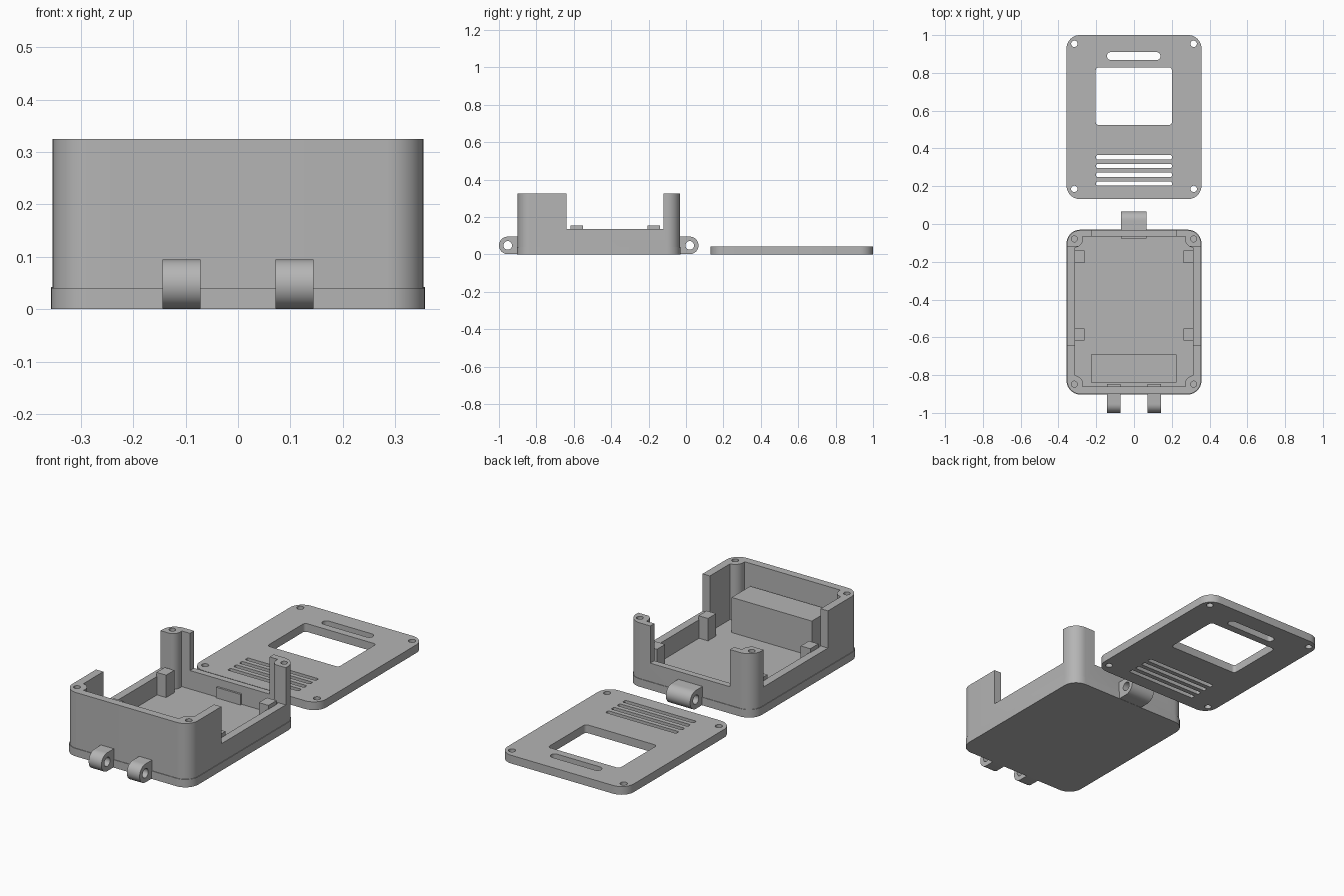
import bpy, bmesh, math
from mathutils import Vector

cube = bpy.data.objects.get("Cube")
if cube:
    bpy.data.objects.remove(cube, do_unlink=True)

grey = bpy.data.materials.new("plain_grey")
grey.use_nodes = True
grey.diffuse_color = (0.46, 0.46, 0.46, 1)
grey.node_tree.nodes["Principled BSDF"].inputs["Base Color"].default_value = (0.46, 0.46, 0.46, 1)


def extrude(name, points, direction):
    """Solid made by extruding a planar outline."""
    bm = bmesh.new()
    face = bm.faces.new([bm.verts.new(p) for p in points])
    moved = bmesh.ops.extrude_face_region(bm, geom=[face])["geom"]
    bmesh.ops.translate(bm, vec=Vector(direction),
                        verts=[v for v in moved if isinstance(v, bmesh.types.BMVert)])
    bmesh.ops.recalc_face_normals(bm, faces=bm.faces[:])
    mesh = bpy.data.meshes.new(name)
    bm.to_mesh(mesh)
    bm.free()
    mesh.materials.append(grey)
    obj = bpy.data.objects.new(name, mesh)
    bpy.context.collection.objects.link(obj)
    return obj


def slab(name, x, y, z, r=0.0, steps=10):
    """Upright box with optionally rounded vertical corners."""
    corners = [(x[1], y[1], 0), (x[0], y[1], 1), (x[0], y[0], 2), (x[1], y[0], 3)]
    points = []
    for cx, cy, quarter in corners:
        if r == 0:
            points.append((cx, cy, z[0]))
            continue
        ox = cx - r if cx == x[1] else cx + r
        oy = cy - r if cy == y[1] else cy + r
        for i in range(steps + 1):
            a = (quarter + i / steps) * math.pi / 2
            points.append((ox + r * math.cos(a), oy + r * math.sin(a), z[0]))
    return extrude(name, points, (0, 0, z[1] - z[0]))


def rod(name, x, y, z, r, steps=28):
    """Upright cylinder."""
    angles = [2 * math.pi * i / steps for i in range(steps)]
    return extrude(name, [(x + r * math.cos(a), y + r * math.sin(a), z[0]) for a in angles],
                   (0, 0, z[1] - z[0]))


def cut(target, cutters):
    for cutter in cutters:
        mod = target.modifiers.new("cut", "BOOLEAN")
        mod.operation = "DIFFERENCE"
        mod.solver = "EXACT"
        mod.object = cutter
        bpy.context.view_layer.objects.active = target
        bpy.ops.object.modifier_apply(modifier=mod.name)
        bpy.data.objects.remove(cutter, do_unlink=True)


def hinge(name, x, wall_y, centre_y, z=0.048, r=0.047, hole=0.023):
    """Tab with a rounded end and a pin hole, running through the wall."""
    side = 1 if centre_y > wall_y else -1
    arc = [math.pi * (i / 16 - 0.5) for i in range(17)]
    outline = [(x[0], wall_y, z - r)]
    outline += [(x[0], centre_y + side * r * math.cos(a), z + r * math.sin(a)) for a in arc]
    outline.append((x[0], wall_y, z + r))
    tab = extrude(name, outline, (x[1] - x[0], 0, 0))
    turn = [2 * math.pi * i / 24 for i in range(24)]
    pin = extrude("pin_cutter", [(x[0] - 0.1, centre_y + hole * math.cos(a), z + hole * math.sin(a))
                                 for a in turn], (x[1] - x[0] + 0.2, 0, 0))
    cut(tab, [pin])
    return tab


screw_x = 0.316
box_screws = [(s * screw_x, y) for s in (-1, 1) for y in (-0.848, -0.079)]
lid_screws = [(s * screw_x, y) for s in (-1, 1) for y in (0.186, 0.954)]

# Case walls: cavity leaves round screw columns in the corners
walls = slab("case_walls", (-0.354, 0.354), (-0.9, -0.033), (0, 0.325), 0.07)
cavity = slab("cavity_cutter", (-0.313, 0.313), (-0.86, -0.066), (0.04, 0.5), 0.03)
cut(cavity, [rod("column", x, y, (0, 0.6), 0.046) for x, y in box_screws])
side_opening = slab("side_cutter", (-0.5, 0.5), (-0.64, -0.12), (0.135, 0.5))
back_opening = slab("back_cutter", (-0.225, 0.225), (-0.2, 0.1), (0.135, 0.5))
cut(walls, [cavity, side_opening, back_opening])
cut(walls, [rod("screw_cutter", x, y, (0.1, 0.5), 0.016) for x, y in box_screws])

# Base plate with a slight lip around the walls
base = slab("base_plate", (-0.357, 0.357), (-0.903, -0.03), (0, 0.0405), 0.073)

# Fittings inside the case
block = slab("inner_block", (-0.228, 0.225), (-0.84, -0.69), (0.03, 0.22))
for side, label in ((1, "left"), (-1, "right")):
    for y, place in ((-0.585, "front"), (-0.173, "back")):
        xs = sorted((side * 0.262, side * 0.316))
        slab(f"{place}_{label}_post", xs, (y - 0.033, y + 0.033), (0.03, 0.155))

# Hinge tabs
parts = [walls, base]
for side, label in ((1, "left"), (-1, "right")):
    parts.append(hinge(f"front_{label}_hinge", sorted((side * 0.072, side * 0.144)), -0.848, -0.953))
parts.append(hinge("back_hinge", (-0.07, 0.067), -0.076, 0.02))

# Lid with window, long slot, vents and screw holes
lid = slab("lid", (-0.357, 0.357), (0.132, 1.0), (0, 0.042), 0.07)
through = (-0.1, 0.2)
cuts = [slab("window_cutter", (-0.203, 0.201), (0.524, 0.829), through, 0.016, 5),
        slab("slot_cutter", (-0.143, 0.14), (0.868, 0.91), through, 0.0205, 8)]
for i in range(4):
    y = 0.214 + i * 0.0465
    cuts.append(slab("vent_cutter", (-0.2, 0.2), (y - 0.0115, y + 0.0115), through, 0.006, 4))
cuts += [rod("screw_cutter", x, y, through, 0.017) for x, y in lid_screws]
cut(lid, cuts)
parts.append(lid)

# Smooth the rounded surfaces, keep edges crisp
bpy.ops.object.select_all(action="DESELECT")
for obj in parts:
    obj.select_set(True)
bpy.context.view_layer.objects.active = lid
bpy.ops.object.shade_smooth_by_angle(angle=math.radians(30))
